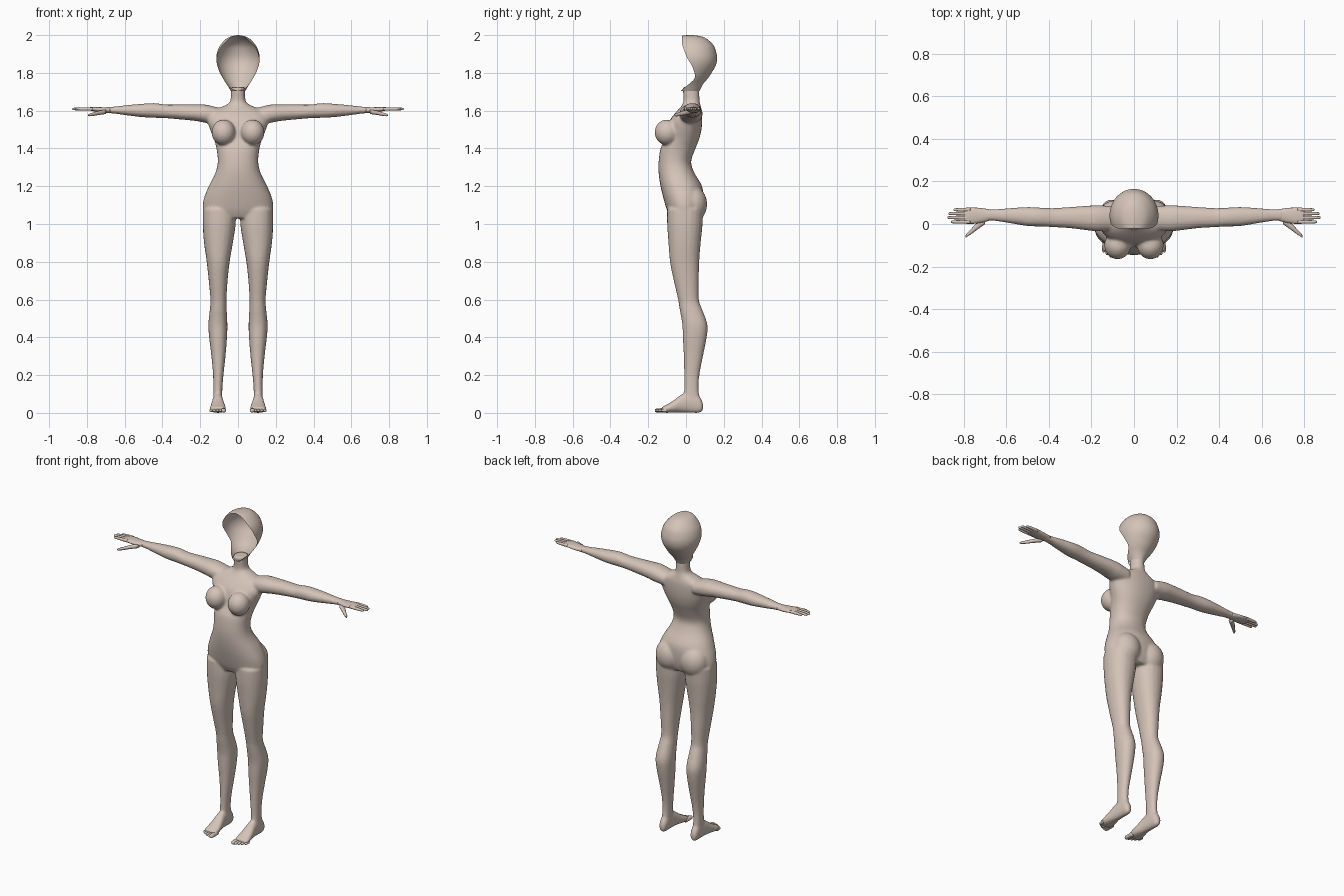
import bpy, bmesh, math

skin = bpy.data.materials.new("warm_beige")
skin.diffuse_color = (0.66, 0.55, 0.48, 1)


def refine(rings, steps=3):
    """Smooth (Catmull-Rom) interpolation between the given sections."""
    out = []
    for i in range(len(rings) - 1):
        p = [rings[max(i - 1, 0)], rings[i], rings[i + 1], rings[min(i + 2, len(rings) - 1)]]
        for k in range(steps):
            t = k / steps
            out.append([0.5 * (2 * b + (c - a) * t + (2 * a - 5 * b + 4 * c - d) * t * t
                               + (3 * b - a - 3 * c + d) * t ** 3) for a, b, c, d in zip(*p)])
    return out + [list(rings[-1])]


def loft(bm, axis, rings, side=1, n=20, power=2.2):
    """Closed loft along an axis; section = (position, min a, max a, min b, max b)."""
    order = {"x": (2, 0, 1), "y": (0, 2, 1), "z": (0, 1, 2)}[axis]
    loops = []
    for p, a0, a1, b0, b1 in refine(rings):
        loop = []
        for k in range(n):
            t = 2 * math.pi * k / n
            c, s = math.cos(t), math.sin(t)
            a = (a0 + a1) / 2 + (a1 - a0) / 2 * math.copysign(abs(c) ** (2 / power), c)
            b = (b0 + b1) / 2 + (b1 - b0) / 2 * math.copysign(abs(s) ** (2 / power), s)
            # x axis: a = y, b = z;  y axis: a = x, b = z;  z axis: a = x, b = y
            co = {"x": (p, a, b), "y": (a, p, b), "z": (a, b, p)}[axis]
            loop.append(bm.verts.new((co[0] * side, co[1], co[2])))
        loops.append(loop)
    for u, v in zip(loops, loops[1:]):
        for k in range(n):
            bm.faces.new((u[k], u[(k + 1) % n], v[(k + 1) % n], v[k]))
    bm.faces.new(loops[0])
    bm.faces.new(loops[-1])


def ball(bm, centre, radii):
    verts = bmesh.ops.create_uvsphere(bm, u_segments=24, v_segments=16, radius=1)["verts"]
    bmesh.ops.scale(bm, verts=verts, vec=radii)
    bmesh.ops.translate(bm, verts=verts, vec=centre)


def finish(bm, name):
    bmesh.ops.recalc_face_normals(bm, faces=bm.faces)
    mesh = bpy.data.meshes.new(name)
    bm.to_mesh(mesh)
    bm.free()
    for f in mesh.polygons:
        f.use_smooth = True
    mesh.materials.append(skin)
    ob = bpy.data.objects.new(name, mesh)
    bpy.context.collection.objects.link(ob)
    return ob


# Body: overlapping lofts fused into one skin
TORSO = [(1.03, -.13, .13, -.08, .07), (1.07, -.183, .183, -.10, .085),
         (1.13, -.182, .182, -.118, .092), (1.20, -.155, .155, -.135, .085),
         (1.27, -.12, .12, -.145, .045), (1.33, -.107, .107, -.145, .027),
         (1.40, -.114, .114, -.135, .05), (1.45, -.128, .128, -.11, .07),
         (1.50, -.148, .148, -.10, .082), (1.55, -.163, .163, -.085, .086),
         (1.59, -.15, .15, -.055, .085), (1.615, -.10, .10, -.032, .08),
         (1.635, -.055, .055, -.018, .075), (1.66, -.039, .039, -.013, .071),
         (1.725, -.037, .037, -.018, .07)]
LEG = [(1.08, .015, .186, -.10, .09), (1.0, .012, .187, -.10, .088), (.9, .027, .18, -.093, .078),
       (.8, .044, .166, -.085, .07), (.7, .055, .155, -.065, .068), (.6, .061, .146, -.042, .068),
       (.55, .06, .149, -.034, .085), (.47, .056, .157, -.02, .113), (.4, .058, .153, -.017, .11),
       (.3, .066, .141, -.012, .09), (.2, .077, .132, -.01, .071), (.12, .083, .131, -.01, .067),
       (.04, .083, .131, -.02, .08)]
FOOT = [(.09, .093, .122, .012, .05), (.07, .084, .131, .0, .09), (.03, .081, .133, .0, .11),
        (-.02, .077, .137, .002, .10), (-.06, .069, .144, .002, .07), (-.10, .063, .15, .0, .045),
        (-.13, .066, .147, .002, .03)]
ARM = [(.10, -.03, .085, 1.53, 1.615), (.17, -.035, .088, 1.535, 1.632),
       (.22, -.03, .086, 1.545, 1.633), (.30, -.02, .08, 1.553, 1.633),
       (.38, -.015, .075, 1.56, 1.632), (.44, -.012, .077, 1.562, 1.64),
       (.50, -.01, .08, 1.565, 1.637), (.58, .003, .075, 1.574, 1.63),
       (.66, .015, .069, 1.585, 1.621), (.70, .013, .071, 1.587, 1.62)]
bm = bmesh.new()
loft(bm, "z", TORSO, n=32)
for s in (1, -1):
    loft(bm, "z", LEG, s)
    loft(bm, "y", FOOT, s)
    loft(bm, "x", ARM, s)
    ball(bm, (s * .077, -.10, 1.485), (.063, .066, .068))     # breast
    ball(bm, (s * .085, .035, 1.105), (.085, .077, .095))     # buttock
body = finish(bm, "body")
fuse = body.modifiers.new("fuse", "REMESH")
fuse.mode = "VOXEL"
fuse.voxel_size = 0.007
fuse.use_smooth_shade = True
blend = body.modifiers.new("blend", "SMOOTH")
blend.factor = 0.5
blend.iterations = 6
thin = body.modifiers.new("thin", "DECIMATE")
thin.ratio = 0.5

# Hands: palm, four fingers and a thumb; feet: five toes
PALM = [(.675, .017, .068, 1.588, 1.618), (.72, .006, .075, 1.59, 1.618),
        (.77, .0, .078, 1.598, 1.619), (.80, .006, .075, 1.603, 1.616)]
THUMB = [(.70, .0, .035, 1.582, 1.606), (.735, -.025, .01, 1.577, 1.600),
         (.765, -.047, -.022, 1.572, 1.591), (.785, -.06, -.042, 1.57, 1.585),
         (.793, -.065, -.055, 1.573, 1.58)]
FINGERS = [(.010, .862), (.030, .878), (.049, .873), (.067, .85)]
for s, tag in ((1, "left"), (-1, "right")):
    bm = bmesh.new()
    loft(bm, "x", PALM, s, 16)
    loft(bm, "x", THUMB, s, 10)
    for y, tip in FINGERS:
        loft(bm, "x", [(x, y - r, y + r, 1.609 - r, 1.609 + r) for x, r in
                       ((.77, .009), (.81, .0085), (tip - .012, .007), (tip - .003, .005), (tip, .002))],
             s, 10)
    finish(bm, tag + "_hand")
    bm = bmesh.new()
    for i in range(5):
        x, r, tip = .076 + .0165 * i, (.013 if i == 0 else .009), -.165 + .002 * i * i
        loft(bm, "y", [(y, x - q, x + q, .012 - q * .8, .012 + q) for y, q in
                       ((-.10, r), (tip + .02, r), (tip + .005, r * .8), (tip, r * .3))], s, 10)
    finish(bm, tag + "_toes")

# Head: open-faced shell; section = (z, half width, centre y, half depth, y of the face opening)
HEAD = [(1.705, .039, .022, .05, -.03), (1.74, .06, .025, .065, .015), (1.77, .08, .03, .085, .045),
        (1.80, .096, .035, .10, .045), (1.84, .11, .04, .118, .03), (1.88, .115, .04, .125, .006),
        (1.92, .107, .037, .12, -.01), (1.95, .091, .035, .108, -.02), (1.98, .063, .03, .08, -.022),
        (1.994, .035, .022, .055, -.022), (2.0, .004, .02, .012, -.022)]
bm = bmesh.new()
rows = []
for z, rx, cy, ry, edge in refine(HEAD):
    limit = math.acos(max(-1, min(1, (edge - cy) / ry)))
    rows.append([bm.verts.new((rx * math.sin(limit * k / 16), cy + ry * math.cos(limit * k / 16), z))
                 for k in range(-16, 17)])
for u, v in zip(rows, rows[1:]):
    for k in range(32):
        bm.faces.new((u[k], u[k + 1], v[k + 1], v[k]))
bm.faces.new(rows[-1])
bmesh.ops.remove_doubles(bm, verts=bm.verts, dist=1e-5)
finish(bm, "head_shell")
